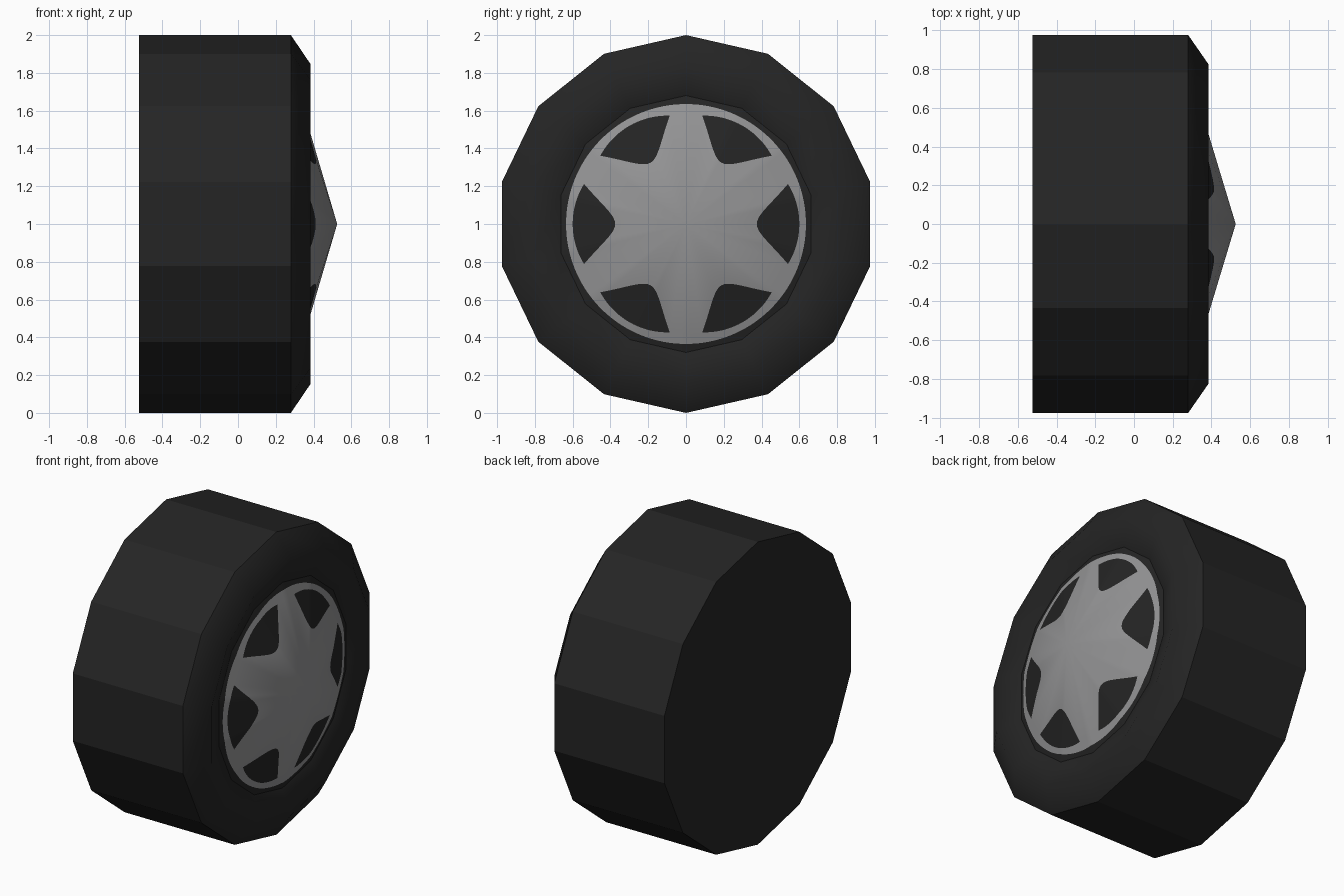
import bpy, bmesh
from math import sin, cos, pi

if "Cube" in bpy.data.objects:
    bpy.data.objects.remove(bpy.data.objects["Cube"])

SIDES = 14                      # facets of the wheel
TIP_X, SLOPE = 0.525, 0.295     # hub cone
HUB_R = 0.68


def material(name, c):
    m = bpy.data.materials.new(name)
    m.diffuse_color = (*c, 1)
    m.use_nodes = True
    m.node_tree.nodes["Principled BSDF"].inputs["Base Color"].default_value = m.diffuse_color
    return m


rubber = material("black_rubber", (0.018, 0.018, 0.018))
silver = material("silver_alloy", (0.30, 0.30, 0.305))


def lathe(name, n, rings, point, mats, style):
    """Skin rings around x; style(ring, column) gives (material index, smooth)."""
    bm = bmesh.new()
    vs = [[bm.verts.new(point(r, k)) for k in range(n)] for r in range(rings)]
    for r in range(rings - 1):
        for k in range(n):
            j = (k + 1) % n
            f = bm.faces.new((vs[r][k], vs[r + 1][k], vs[r + 1][j], vs[r][j]))
            f.material_index, f.smooth = style(r, k)
    bmesh.ops.remove_doubles(bm, verts=bm.verts, dist=0.0005)
    me = bpy.data.meshes.new(name)
    bm.to_mesh(me)
    bm.free()
    for m in mats:
        me.materials.append(m)
    ob = bpy.data.objects.new(name, me)
    bpy.context.collection.objects.link(ob)
    return ob


# Tyre: closed back, flat tread, smooth bevelled sidewall dipping to the hub
profile = [(-0.525, 0), (-0.525, 1), (0.28, 1), (0.385, 0.845),
           (TIP_X - SLOPE * HUB_R, HUB_R)]


def tyre_point(r, k):
    x, rad = profile[r]
    a = 2 * pi * k / SIDES
    return (x, rad * sin(a), 1 + rad * cos(a))


tyre = lathe("tyre", SIDES, len(profile), tyre_point, [rubber],
             lambda r, k: (0, r >= 2))
# keep the tread and back edges crisp
for e in tyre.data.edges:
    if all(tyre.data.vertices[v].co.x < 0.3 for v in e.vertices):
        e.use_edge_sharp = True

# Hub: fourteen-sided cone with six dark openings cut into its faces
N = SIDES * 12
STEP = N // 6
HALF = 10


def hub_point(r, k):
    t = min(1, abs((k % STEP) - STEP // 2) / HALF)
    a = 2 * pi * k / N
    # factor keeping points on the flat cone facets
    w = 2 * pi / SIDES
    facet = cos((a % w) - w / 2) / cos(w / 2)
    rad = (HUB_R / facet, 0.635, 0.60 - 0.02 * t * t,
           0.375 + 0.205 * t * t, 0)[r]
    return (TIP_X - SLOPE * rad * facet, rad * sin(a), 1 + rad * cos(a))


# outermost band and openings are dark, the rest is alloy
lathe("hub_cap", N, 5, hub_point, [silver, rubber],
      lambda r, k: (1 if r in (0, 2) else 0, True))
